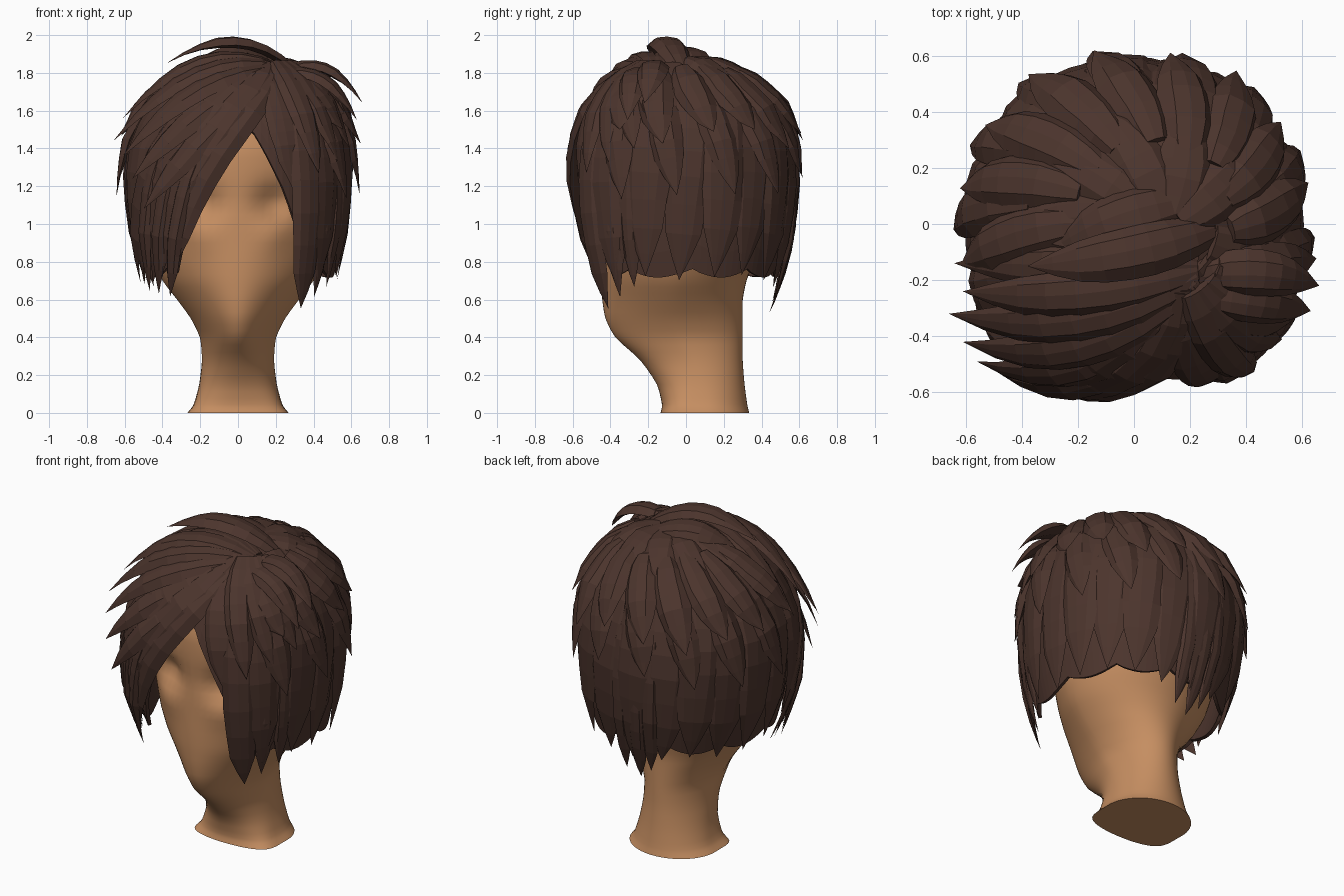
import bpy, bmesh, math, random
from mathutils import Vector

random.seed(4)
cube = bpy.data.objects.get("Cube")
if cube:
    bpy.data.objects.remove(cube)


def material(name, rgb):
    m = bpy.data.materials.new(name)
    m.use_nodes = True
    m.diffuse_color = (*rgb, 1)
    bsdf = m.node_tree.nodes["Principled BSDF"]
    bsdf.inputs["Base Color"].default_value = (*rgb, 1)
    bsdf.inputs["Roughness"].default_value = 0.8
    return m


hair = material("dark brown hair", (0.072, 0.035, 0.026))
skin = material("tan skin", (0.56, 0.27, 0.12))


def finish(bm, name, mat):
    bmesh.ops.recalc_face_normals(bm, faces=bm.faces)
    mesh = bpy.data.meshes.new(name)
    bm.to_mesh(mesh)
    bm.free()
    mesh.materials.append(mat)
    ob = bpy.data.objects.new(name, mesh)
    bpy.context.collection.objects.link(ob)
    return ob


def bridge(bm, a, b):
    n = len(a)
    for i in range(n):
        bm.faces.new((a[i], a[(i + 1) % n], b[(i + 1) % n], b[i]))


def interp(table, s):
    i = max(0, min(int(s), len(table) - 2))
    f = s - i
    return [a + (b - a) * f for a, b in zip(table[i], table[i + 1])]


# Head and neck: rings of height, half width, front, back, front narrowing
RINGS = [(0, .268, -.135, .335, 0), (.04, .235, -.125, .325, 0), (.15, .205, -.15, .31, .05),
         (.28, .19, -.24, .3, .15), (.4, .2, -.38, .3, .3), (.5, .25, -.43, .3, .3),
         (.6, .325, -.445, .3, .3), (.7, .405, -.45, .32, .25), (.8, .455, -.45, .36, .2),
         (.95, .485, -.445, .41, .1), (1.1, .5, -.445, .45, .08), (1.25, .5, -.455, .46, 0),
         (1.4, .48, -.455, .45, 0), (1.55, .42, -.4, .4, 0), (1.68, .28, -.27, .28, 0),
         (1.74, .12, -.12, .12, 0)]


def build_head():
    bm = bmesh.new()
    rows, sides, steps = [], 64, 3
    for k in range((len(RINGS) - 1) * steps + 1):
        z, w, yf, yb, narrow = interp(RINGS, k / steps)
        ring = []
        for j in range(sides):
            a = math.tau * j / sides
            c, s = math.cos(a), math.sin(a)
            x = w * c * (1 - narrow * max(0, -s))
            if s < 0:
                # The neck foot has a flat front
                s = -abs(s) ** (.35 + .65 * min(1, z / .25))
            y = (yf + yb) / 2 + (yb - yf) / 2 * s
            if s < 0:
                # Eye sockets and cheeks pressed into the face
                dx = (abs(x) - .19) / .085
                y += .1 * math.exp(-dx * dx - ((z - 1.11) / .07) ** 2)
                y -= .03 * math.exp(-dx * dx - ((z - .96) / .08) ** 2)
            ring.append(bm.verts.new((x, y, z)))
        if rows:
            bridge(bm, rows[-1], ring)
        rows.append(ring)
    bm.faces.new(rows[0])
    bm.faces.new(rows[-1])
    # Round off the ring joints, leaving the foot edge crisp
    for _ in range(2):
        bmesh.ops.smooth_vert(bm, verts=[v for r in rows[2:-1] for v in r], factor=.5,
                              use_axis_x=True, use_axis_y=True, use_axis_z=True)
    ob = finish(bm, "head_and_neck", skin)
    bpy.context.view_layer.objects.active = ob
    ob.select_set(True)
    bpy.ops.object.shade_smooth_by_angle(angle=math.radians(50))
    ob.select_set(False)


# Scalp dome that guides every lock: radius and height, from crown to nape
DOME = [(0, 1.86), (.2, 1.83), (.37, 1.74), (.495, 1.59), (.56, 1.41), (.58, 1.2),
        (.565, .95), (.52, .74), (.48, .6), (.44, .5)]


def dome(az, s):
    r, z = interp(DOME, s)
    a = math.radians(az)
    c, sn = math.cos(a), math.sin(a)
    x = r * math.copysign(abs(c) ** .92, c) + .12 * (1 - r / .58)
    return Vector((x, r * 1.01 * math.copysign(abs(sn) ** .92, sn) - .02, z))


def dome_normal(az, s):
    s = max(s, .3)
    n = (dome(az + 2, s) - dome(az - 2, s)).cross(dome(az, s - .25) - dome(az, s + .25))
    n.normalize()
    p = dome(az, s) - Vector((0, 0, 1.1))
    return n if n.dot(p) > 0 else -n


SECTION = [(-1, -.3), (-.5, .85), (.1, 1), (.65, .75), (1, -.3), (0, -.7)]
WIDTHS = [(.55,), (.9,), (1,), (.95,), (.7,), (0,)]


# One tapered faceted lock along a path, blunt at the root and pointed at the tip
def sweep(bm, pts, normals, width, thick):
    last, n = None, len(pts)
    for i in range(n - 1):
        t = i / (n - 1)
        tan = (pts[i + 1] - pts[max(i - 1, 0)]).normalized()
        side = tan.cross(normals[i]).normalized()
        up = side.cross(tan)
        w = width * interp(WIDTHS, t * 5)[0]
        h = thick * (.7 + .3 * math.sin(math.pi * t)) * min(1, 2.5 * (1 - t))
        ring = [bm.verts.new(pts[i] + side * u * w + up * v * h) for u, v in SECTION]
        if last:
            bridge(bm, last, ring)
        else:
            bm.faces.new(ring)
        last = ring
    tip = bm.verts.new(pts[-1])
    for i in range(len(last)):
        bm.faces.new((last[i], last[(i + 1) % len(last)], tip))


def lock(bm, start, end, width, thick=.03, lift=.01, flare=.0, n=10):
    pts, normals = [], []
    for i in range(n + 1):
        t = i / n
        az = start[0] + (end[0] - start[0]) * t
        s = start[1] + (end[1] - start[1]) * t
        nor = dome_normal(az, s)
        pts.append(dome(az, s) + nor * (lift + flare * t * t))
        normals.append(nor)
    sweep(bm, pts, normals, width, thick)


def tuft(bm, a, b, c, width, thick):
    a, b, c = Vector(a), Vector(b), Vector(c)
    ts = [i / 8 for i in range(9)]
    pts = [a * (1 - t) ** 2 + b * 2 * t * (1 - t) + c * t * t for t in ts]
    sweep(bm, pts, [(p - Vector((0, -.1, 1.2))).normalized() for p in pts], width, thick)


# Under cap with the face opening and a scalloped hem
def build_cap():
    bm = bmesh.new()
    count, last, first = 90, None, None
    for j in range(count):
        az = -175 + 360 * j / count
        d = az + 86
        edge = 3.3 + (d / 11 if d > 0 else -d / 12)
        bottom = min(edge, 6.9 + .3 * abs(math.sin(j * .35)))
        col = [bm.verts.new(dome(az, .15 + (bottom - .15) * k / 10)
                            - dome_normal(az, bottom * k / 10) * .02) for k in range(11)]
        if last:
            for k in range(10):
                bm.faces.new((last[k], last[k + 1], col[k + 1], col[k]))
        first, last = first or col, col
    for k in range(10):
        bm.faces.new((last[k], last[k + 1], first[k + 1], first[k]))
    ob = finish(bm, "hair_cap", hair)
    mod = ob.modifiers.new("thickness", "SOLIDIFY")
    mod.thickness = .02


def build_hair():
    rnd = random.uniform
    # Long lower locks round the sides and back
    bm = bmesh.new()
    for i in range(15):
        az = -35 + 18.3 * i
        lock(bm, (az + 6, 1), (az - 3, 7.25 + rnd(-.2, .35)), .135, .03, .012 * (i % 2))
    for az, s in ((84, 8.3), (93, 8.7), (101, 8.1), (-40, 7.9), (-28, 7.5), (205, 7.5)):
        lock(bm, (az + 3, 3), (az, s), .06, .025, .005)
    finish(bm, "long_back_locks", hair)

    # Short layered locks with lifted tips
    bm = bmesh.new()
    for i in range(9):
        az = -36 + 26 * i
        lock(bm, (az - 4, 2.2), (az + 8, 5 + rnd(-.4, .3)), .095, .035, .022, .045, 7)
    for i in range(11):
        az = -40 + 22 * i
        lock(bm, (az - 4, 1.1 + rnd(0, .5)), (az + 10, 3.8 + rnd(-.2, .4)), .1, .04, .028, .065, 7)
    for i in range(5):
        az = 25 + 36 * i
        lock(bm, (az, .3), (az + 10, 2.4 + rnd(-.2, .2)), .1, .03, .02, .03, 6)
    finish(bm, "short_layered_locks", hair)

    # Long swept fringe
    bm = bmesh.new()
    for i in range(6):
        lock(bm, (-67 - 5 * i, 1.1), (-135 - 8 * i, 7.5 - rnd(0, .5)), .1, .03, .02 + .006 * (i % 2))
    for i in range(3):
        lock(bm, (-105 - 12 * i, 3.5), (-135 - 10 * i, 7.8 - .1 * i), .05, .025, .035)
    # Flaring upper fringe combed straight across
    for ctrl, tip in (((-.15, -.74, 1.55), (-.5, -.52, 1.08)),
                      ((-.2, -.65, 1.67), (-.56, -.49, 1.24)),
                      ((-.2, -.56, 1.84), (-.61, -.42, 1.36)),
                      ((-.2, -.43, 1.96), (-.66, -.32, 1.44)),
                      ((-.2, -.3, 2.02), (-.61, -.24, 1.56)),
                      ((-.2, -.16, 2.03), (-.64, -.14, 1.46)),
                      ((-.2, -.04, 2.02), (-.6, .02, 1.45))):
        tuft(bm, (.22, -.19 + .15 * (ctrl[1] + .43), 1.82), ctrl, tip, .09, .035)
    finish(bm, "swept_fringe", hair)

    # Locks on the other side of the parting
    bm = bmesh.new()
    lock(bm, (-71, 1.4), (-62, 5.1), .095, .025, .015)
    lock(bm, (-55, 1.3), (-52, 8.4), .1, .03, .02)
    lock(bm, (-45, 1.3), (-40, 7.3), .12, .03, .015)
    for i in range(4):
        lock(bm, (-60 + 9 * i, 1.2), (-50 + 14 * i, 4.7 - .3 * i), .085, .035, .04, .03, 7)
    finish(bm, "side_fringe", hair)

    # Loose tufts at the crown
    bm = bmesh.new()
    tuft(bm, (.28, -.02, 1.82), (0, -.13, 2.08), (-.38, -.15, 1.85), .095, .035)
    tuft(bm, (.23, -.18, 1.8), (.47, -.15, 1.92), (.66, -.22, 1.64), .085, .035)
    tuft(bm, (.23, -.25, 1.79), (.47, -.28, 1.85), (.63, -.31, 1.55), .08, .035)
    tuft(bm, (.2, .08, 1.82), (-.05, .04, 1.99), (-.28, -.08, 1.81), .1, .035)
    finish(bm, "crown_tufts", hair)


build_head()
build_cap()
build_hair()
